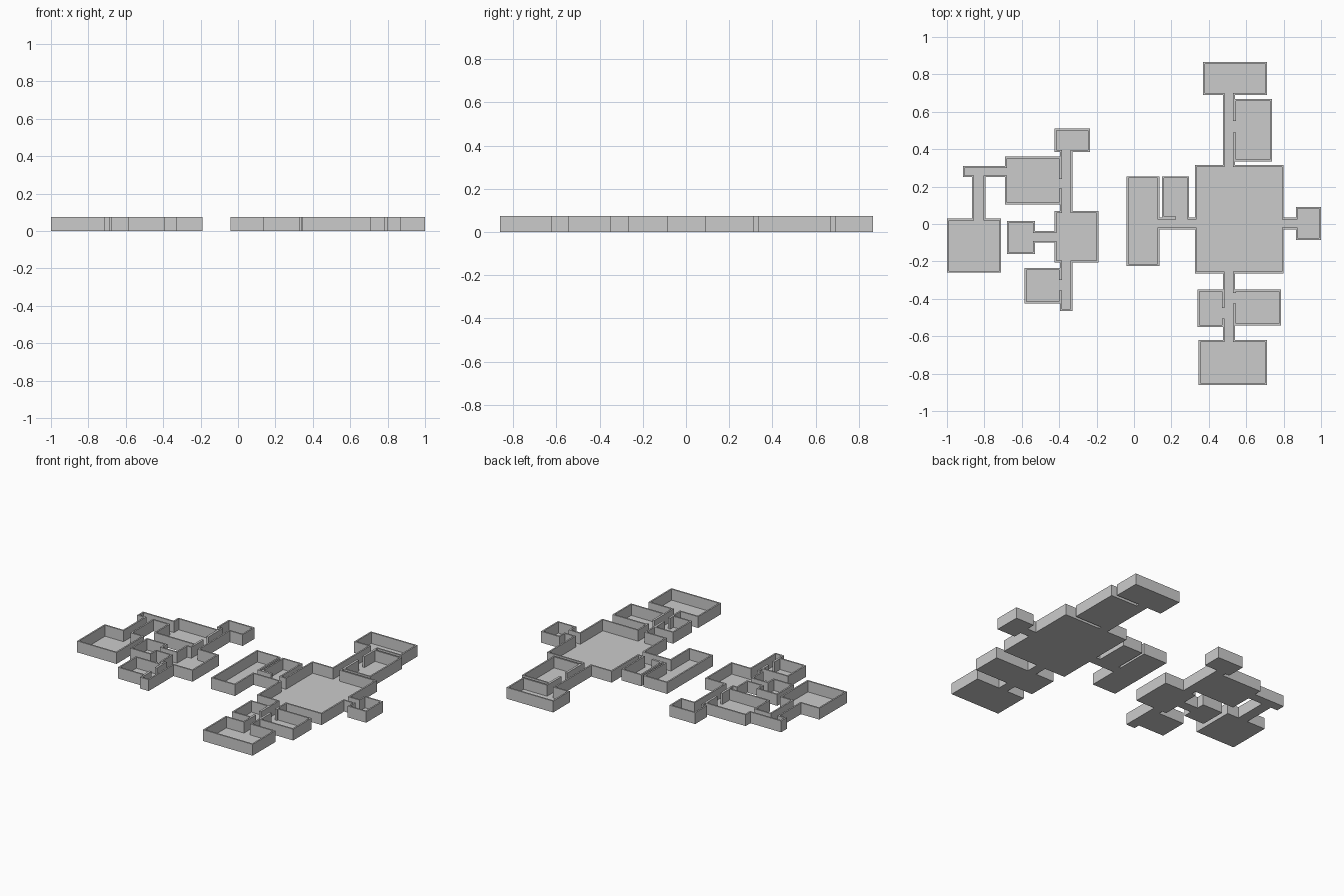
import bpy, bmesh

WALL_H, FLOOR_H, T = 0.075, 0.002, 0.01


def inside(rects, x, y):
    return any(a < x < c and b < y < d for a, b, c, d in rects)


def build_complex(name, rooms, doors):
    """Walled floor plan: rooms are outer rectangles (x0, y0, x1, y1), doors pierce walls."""
    opened = [(a + T, b + T, c - T, d - T) for a, b, c, d in rooms] + doors
    rects = rooms + opened
    xs = sorted({round(v, 4) for r in rects for v in (r[0], r[2])})
    ys = sorted({round(v, 4) for r in rects for v in (r[1], r[3])})

    def height(i, j):
        if not (0 <= i < len(xs) - 1 and 0 <= j < len(ys) - 1):
            return 0
        x, y = (xs[i] + xs[i + 1]) / 2, (ys[j] + ys[j + 1]) / 2
        if not inside(rooms, x, y):
            return 0
        return FLOOR_H if inside(opened, x, y) else WALL_H

    bm = bmesh.new()

    def face(*pts):
        bm.faces.new([bm.verts.new(p) for p in pts])

    for i in range(len(xs) - 1):
        for j in range(len(ys) - 1):
            h = height(i, j)
            if not h:
                continue
            x0, x1, y0, y1 = xs[i], xs[i + 1], ys[j], ys[j + 1]
            # top and underside
            face((x0, y0, h), (x1, y0, h), (x1, y1, h), (x0, y1, h))
            face((x0, y1, 0), (x1, y1, 0), (x1, y0, 0), (x0, y0, 0))
            # sides wherever the neighbour is lower
            for di, dj, p, q in ((0, -1, (x0, y0), (x1, y0)), (1, 0, (x1, y0), (x1, y1)),
                                 (0, 1, (x1, y1), (x0, y1)), (-1, 0, (x0, y1), (x0, y0))):
                n = height(i + di, j + dj)
                if n < h:
                    face((*p, n), (*q, n), (*q, h), (*p, h))
    bmesh.ops.remove_doubles(bm, verts=bm.verts, dist=1e-5)
    me = bpy.data.meshes.new(name)
    bm.to_mesh(me)
    bm.free()
    bpy.context.collection.objects.link(bpy.data.objects.new(name, me))


def v_door(x0, x1, y):
    """Opening through a wall running along x."""
    return (x0 + T, y - 0.025, x1 - T, y + 0.025)


def h_door(y0, y1, x):
    """Opening through a wall running along y."""
    return (x - 0.025, y0 + T, x + 0.025, y1 - T)


# Smaller complex on the left
build_complex("west_rooms", [
    (-1.0, -0.26, -0.71, 0.03),        # west room
    (-0.865, 0.03, -0.795, 0.26),      # west passage
    (-0.915, 0.25, -0.68, 0.31),       # north-west passage
    (-0.69, 0.105, -0.39, 0.36),       # north room
    (-0.395, 0.065, -0.33, 0.39),      # north passage
    (-0.425, 0.385, -0.235, 0.51),     # top room
    (-0.425, -0.205, -0.19, 0.07),     # hub room
    (-0.68, -0.16, -0.53, 0.015),      # side room
    (-0.535, -0.10, -0.42, -0.037),    # side passage
    (-0.395, -0.465, -0.33, -0.2),     # south passage
    (-0.585, -0.425, -0.39, -0.235),   # south room
], [
    v_door(-0.865, -0.795, 0.03), v_door(-0.865, -0.795, 0.255),
    h_door(0.25, 0.31, -0.685), h_door(0.18, 0.25, -0.392),
    v_door(-0.395, -0.33, 0.387), v_door(-0.395, -0.33, 0.067),
    h_door(-0.10, -0.037, -0.532), h_door(-0.10, -0.037, -0.422),
    v_door(-0.395, -0.33, -0.203), h_door(-0.365, -0.29, -0.392),
])

# Larger complex on the right
build_complex("east_rooms", [
    (0.325, -0.265, 0.80, 0.315),      # great hall
    (-0.04, -0.225, 0.135, 0.255),     # long room
    (0.15, 0.03, 0.295, 0.255),        # small room
    (0.13, -0.03, 0.33, 0.035),        # west passage
    (0.795, -0.03, 0.87, 0.035),       # east passage
    (0.865, -0.085, 1.0, 0.092),       # east room
    (0.475, 0.31, 0.54, 0.695),        # north passage
    (0.37, 0.69, 0.712, 0.865),        # top room
    (0.535, 0.335, 0.737, 0.668),      # north side room
    (0.475, -0.625, 0.54, -0.26),      # south passage
    (0.34, -0.55, 0.48, -0.35),        # south-west room
    (0.535, -0.543, 0.785, -0.35),     # south-east room
    (0.345, -0.86, 0.71, -0.62),       # bottom room
], [
    h_door(-0.03, 0.035, 0.132), h_door(-0.03, 0.035, 0.328),
    h_door(-0.03, 0.035, 0.798), h_door(-0.03, 0.035, 0.868),
    v_door(0.215, 0.295, 0.032),
    v_door(0.475, 0.54, 0.312), v_door(0.475, 0.54, 0.692),
    v_door(0.475, 0.54, -0.262), v_door(0.475, 0.54, -0.622),
    h_door(0.48, 0.56, 0.537), h_door(-0.515, -0.44, 0.477),
    h_door(-0.435, -0.36, 0.537),
])
